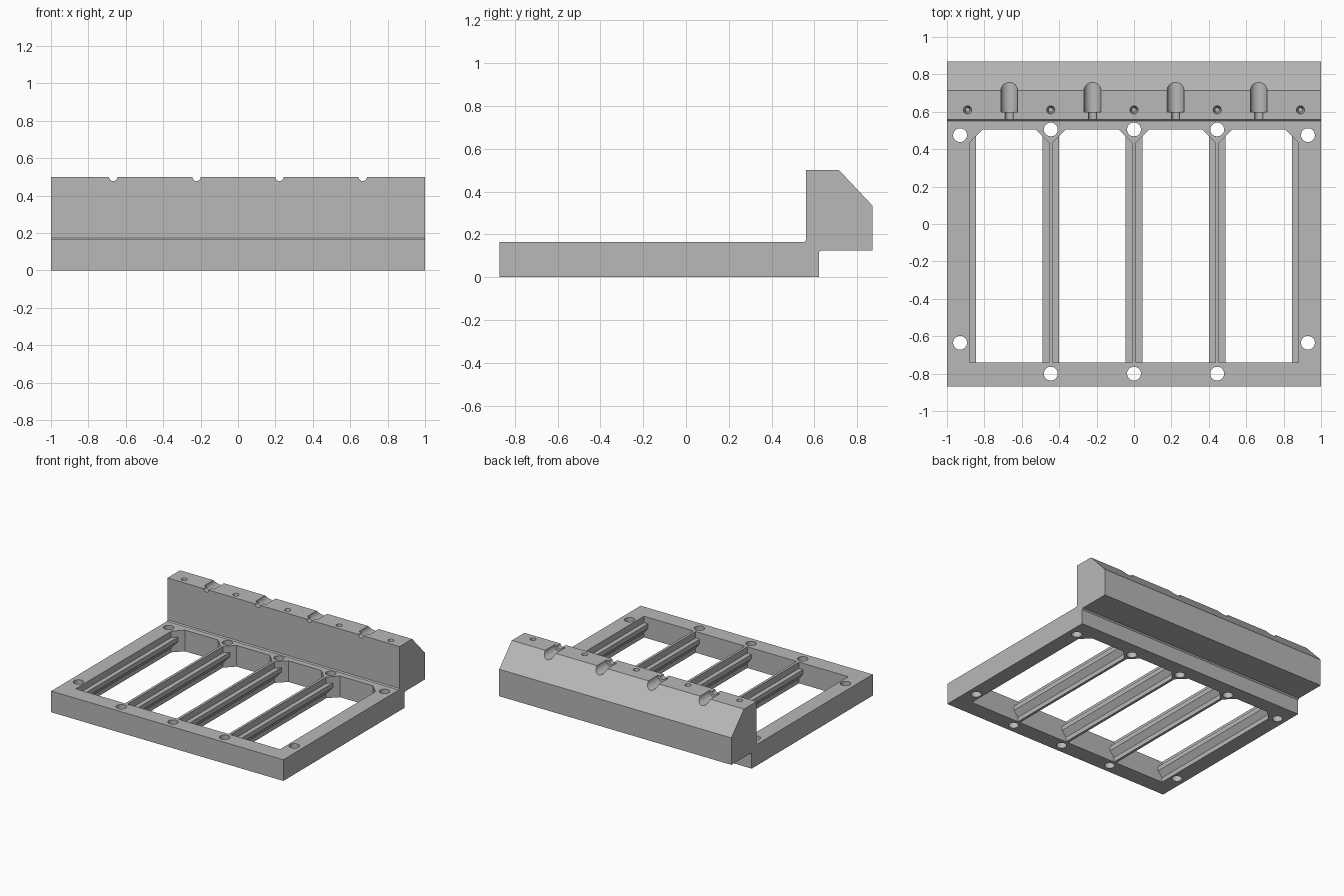
import bpy, bmesh, math
from mathutils import Matrix, Vector

if "Cube" in bpy.data.objects:
    bpy.data.objects.remove(bpy.data.objects["Cube"], do_unlink=True)

grey = bpy.data.materials.new("plain_grey")
grey.use_nodes = True
grey.diffuse_color = (0.48, 0.48, 0.48, 1)
grey.node_tree.nodes["Principled BSDF"].inputs["Base Color"].default_value = (0.48, 0.48, 0.48, 1)


def prism(bm, points, step):
    """Extrude a closed outline of 3D points along a vector."""
    face = bm.faces.new([bm.verts.new(p) for p in points])
    new = bmesh.ops.extrude_face_region(bm, geom=[face])["geom"]
    bmesh.ops.translate(bm, vec=step, verts=[g for g in new if isinstance(g, bmesh.types.BMVert)])


def rod(bm, start, end, r1, r2=None, sides=32):
    """Cylinder or cone between two points."""
    a, b = Vector(start), Vector(end)
    turn = (b - a).to_track_quat('Z', 'Y').to_matrix().to_4x4()
    bmesh.ops.create_cone(bm, cap_ends=True, segments=sides, radius1=r1,
                          radius2=r1 if r2 is None else r2, depth=(b - a).length,
                          matrix=Matrix.Translation((a + b) / 2) @ turn)


def finish(bm, name):
    bmesh.ops.recalc_face_normals(bm, faces=bm.faces)
    mesh = bpy.data.meshes.new(name)
    bm.to_mesh(mesh)
    bm.free()
    mesh.materials.append(grey)
    obj = bpy.data.objects.new(name, mesh)
    bpy.context.collection.objects.link(obj)
    return obj


def activate(obj):
    bpy.ops.object.select_all(action='DESELECT')
    obj.select_set(True)
    bpy.context.view_layer.objects.active = obj


def cut(obj, bm, name):
    cutter = finish(bm, name)
    cutter.hide_render = True
    mod = obj.modifiers.new(name, 'BOOLEAN')
    mod.operation, mod.solver, mod.object = 'DIFFERENCE', 'EXACT', cutter
    activate(obj)
    bpy.ops.object.modifier_apply(modifier=mod.name)
    bpy.data.objects.remove(cutter, do_unlink=True)


TOP, FRONT, BACK = 0.165, -0.74, 0.505
WEB, LEDGE, CORNER = 0.01, 0.035, 0.07
BARS = (-0.445, 0, 0.445)

# Base plate and raised rear block as one side profile
profile = [(-0.87, 0), (0.62, 0), (0.62, 0.115), (0.63, 0.125), (0.87, 0.125), (0.87, 0.335),
           (0.715, 0.5), (0.56, 0.5), (0.56, TOP + 0.008), (0.552, TOP), (-0.87, TOP)]
bm = bmesh.new()
prism(bm, [(-1, y, z) for y, z in profile], (2, 0, 0))
body = finish(bm, "frame_and_rear_block")

# Four through bays with clipped rear corners, leaving thin webs between
edges = [-0.88] + [b + s * WEB for b in BARS for s in (-1, 1)] + [0.88]
bays = list(zip(edges[::2], edges[1::2]))
bm = bmesh.new()
for a, b in bays:
    outline = [(a, FRONT), (b, FRONT), (b, BACK - CORNER), (b - CORNER, BACK),
               (a + CORNER, BACK), (a, BACK - CORNER)]
    prism(bm, [(x, y, -0.1) for x, y in outline], (0, 0, 0.4))
cut(body, bm, "bay_cutter")

# Bolt holes through the frame
bm = bmesh.new()
spots = [(s * 0.93, y) for s in (-1, 1) for y in (0.475, -0.635)]
spots += [(x, y) for x in BARS for y in (0.505, -0.8)]
for x, y in spots:
    rod(bm, (x, y, -0.1), (x, y, 0.3), 0.037)
cut(body, bm, "bolt_hole_cutter")

# Stepped round grooves and small dimples on top of the rear block
wide, narrow = bmesh.new(), bmesh.new()
for x in (-0.667, -0.222, 0.222, 0.667):
    rod(wide, (x, 0.6, 0.5), (x, 1, 0.5), 0.045)
    rod(narrow, (x, 0.5, 0.5), (x, 0.65, 0.5), 0.022)
for i in range(-2, 3):
    rod(narrow, (i * 0.445, 0.61, 0.44), (i * 0.445, 0.61, 0.52), 0.012, 0.025)
cut(body, wide, "wide_groove_cutter")
cut(body, narrow, "narrow_groove_cutter")
activate(body)
bpy.ops.object.shade_smooth_by_angle(angle=math.radians(30))

# Support ledges along both long walls of every bay
section = [(-0.004, 0.115), (LEDGE, 0.115), (LEDGE, 0.08), (0, 0.035), (-0.004, 0.035)]
bm = bmesh.new()
for a, b in bays:
    for wall, side in ((a, 1), (b, -1)):
        prism(bm, [(wall + side * u, FRONT - 0.005, z) for u, z in section],
              (0, BACK - CORNER + LEDGE - FRONT + 0.005, 0))
finish(bm, "bay_ledges")
